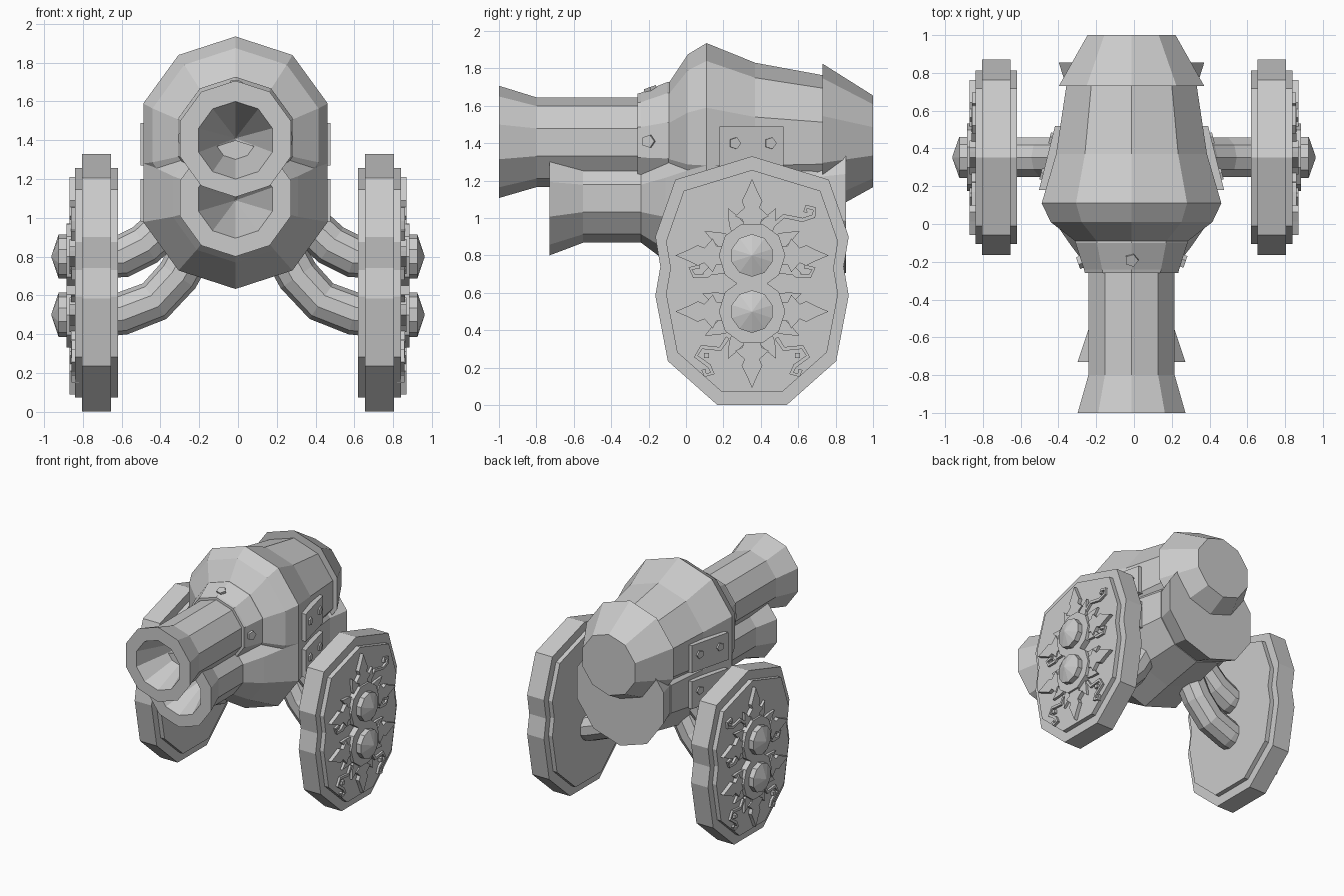
import bpy, bmesh, math
from mathutils import Vector

if "Cube" in bpy.data.objects:
    bpy.data.objects.remove(bpy.data.objects["Cube"])

grey = bpy.data.materials.new("iron_grey")
grey.diffuse_color = (0.6, 0.6, 0.6, 1)
grey.use_nodes = True
grey.node_tree.nodes["Principled BSDF"].inputs["Base Color"].default_value = grey.diffuse_color
CX, WY = -0.013, 0.353          # barrel axis x, wheel centre y
HUBS = (0.80, 0.50)             # hub heights
PANEL = 0.84                    # outer face of the wheel panel


def make(name, bm, mirror=False):
    bmesh.ops.recalc_face_normals(bm, faces=bm.faces)
    me = bpy.data.meshes.new(name)
    bm.to_mesh(me)
    bm.free()
    me.materials.append(grey)
    ob = bpy.data.objects.new(name, me)
    bpy.context.collection.objects.link(ob)
    if mirror:
        ob.modifiers.new("other_side", 'MIRROR')
    return ob


def loft(bm, rings):
    """Skin a list of equal point rings and close both ends."""
    vs = [[bm.verts.new(p) for p in r] for r in rings]
    n = len(vs[0])
    for a, b in zip(vs, vs[1:]):
        for i in range(n):
            j = (i + 1) % n
            bm.faces.new((a[i], a[j], b[j], b[i]))
    bm.faces.new(vs[0])
    bm.faces.new(vs[-1])


def lathe(name, stations, n=10):
    """Rings along y, each given as (y, radius, centre height)."""
    bm = bmesh.new()
    loft(bm, [[(CX + r * math.sin(2 * math.pi * i / n), y, c + r * math.cos(2 * math.pi * i / n))
               for i in range(n)] for y, r, c in stations])
    return make(name, bm)


def slab(bm, pts, x0, x1):
    """Prism of a (y, z) outline between two x values."""
    loft(bm, [[(x, y, z) for y, z in pts] for x in (x0, x1)])


def disc(y, z, r, n=10, turn=0.0):
    return [(y + r * math.sin(2 * math.pi * i / n + turn), z + r * math.cos(2 * math.pi * i / n + turn))
            for i in range(n)]


def bolt(bm, pos, normal, r=0.036, h=0.012):
    """Flat five-sided stud."""
    q = Vector(normal).to_track_quat('Z', 'Y')
    loft(bm, [[Vector(pos) + q @ Vector((r * math.cos(k * 1.2566), r * math.sin(k * 1.2566), d))
               for k in range(5)] for d in (-0.03, h)])


# Barrels with tapered bores
lathe("upper_barrel", [(-0.45, 0.004, 1.41), (-1, 0.2, 1.40), (-1, 0.3, 1.407),
                       (-0.8, 0.24, 1.405), (-0.2, 0.24, 1.405)])
lathe("lower_barrel", [(-0.3, 0.004, 1.09), (-0.73, 0.2, 1.095), (-0.73, 0.3, 1.10),
                       (-0.55, 0.237, 1.105), (-0.2, 0.237, 1.105)])

# Bulging bodies, collar and rear caps
lathe("upper_body", [(-0.1, 0.30, 1.41), (0.01, 0.45, 1.425), (0.11, 0.5, 1.435),
                     (0.37, 0.42, 1.41), (0.75, 0.36, 1.40)])
lathe("upper_collar", [(-0.26, 0.26, 1.405), (-0.24, 0.265, 1.405), (-0.1, 0.312, 1.415), (-0.05, 0.31, 1.415)])
lathe("upper_rear_cap", [(0.73, 0.405, 1.42), (1.0, 0.245, 1.41)])
lathe("lower_body", [(-0.24, 0.237, 1.105), (-0.11, 0.34, 1.11), (0.11, 0.5, 1.133),
                     (0.37, 0.42, 1.11), (0.70, 0.36, 1.11)])
lathe("lower_rear_flare", [(0.69, 0.35, 1.11), (0.855, 0.405, 1.11)])

# Studs around the collar
bm = bmesh.new()
bolt(bm, (CX, -0.19, 1.688), (0, -0.35, 1))
for s in (-1, 1):
    bolt(bm, (CX + s * 0.273, -0.2, 1.41), (s, -0.35, 0))
make("collar_studs", bm)

# Sloping side plates with two studs each
bm = bmesh.new()
face_x = lambda y: 0.49 - 0.25 * (y - 0.18)
for z0 in (1.27, 0.98):
    z1 = z0 + 0.22
    loft(bm, [[(face_x(y) - d, y, z) for d, z in ((0, z0), (0, z1), (0.1, z1), (0.1, z0))]
              for y in (0.18, 0.52)])
    for y in (0.26, 0.45):
        bolt(bm, (face_x(y), y, z0 + 0.13), (1, 0.25, 0), 0.033)
make("side_plates", bm, True).location.x = CX

# Bent axle arms
bm = bmesh.new()
for path in ([(0.66, 0.80), (0.60, 0.80), (0.48, 0.86), (0.36, 0.97), (0.25, 1.12)],
             [(0.66, 0.50), (0.60, 0.505), (0.43, 0.57), (0.31, 0.70), (0.20, 0.90)]):
    rings = []
    for i, (x, z) in enumerate(path):
        a, b = path[max(i - 1, 0)], path[min(i + 1, len(path) - 1)]
        t = Vector((b[0] - a[0], b[1] - a[1])).normalized()
        rings.append([(x - t.y * u, y, z + t.x * u) for y, u in disc(WY, 0, 0.11)])
    loft(bm, rings)
make("axle_arms", bm, True)

# Wheels: raised panel on both faces
half = [(0, 1.33), (0.41, 1.205), (0.517, 0.9), (0.49, 0.74), (0.517, 0.585), (0.45, 0.235), (0.185, 0)]
outline = half + [(-y, z) for y, z in reversed(half[1:])]
bm = bmesh.new()
loft(bm, [[(x, WY + y * s, 0.665 + (z - 0.665) * s) for y, z in outline]
          for x, s in ((0.62, 0.89), (0.655, 0.89), (0.655, 1), (0.805, 1), (0.805, 0.89), (PANEL, 0.89))])
make("wheels", bm, True)

# Hubs: backing disc, drum and shallow cone
bm = bmesh.new()
for z in HUBS:
    slab(bm, disc(WY, z, 0.178, 10, 0.314), 0.82, 0.885)
    loft(bm, [[(x, y, zz) for y, zz in disc(WY, z, r)]
              for x, r in ((0.87, 0.114), (0.925, 0.114), (0.962, 0.004))])
make("wheel_hubs", bm, True)

# Leaf ornaments radiating from the hubs
big = [(0.13, 0.045), (0.19, 0.05), (0.21, 0.09), (0.255, 0.04), (0.29, 0.055), (0.34, 0.03), (0.41, 0)]
small = [(0.12, 0.035), (0.18, 0.04), (0.22, 0.028), (0.285, 0)]


def leaf(bm, z, angle, prof, x1):
    pts = prof + [(u, -v) for u, v in reversed(prof[:-1])]
    c, s = math.cos(angle), math.sin(angle)
    slab(bm, [(WY + u * c - v * s, z + u * s + v * c) for u, v in pts], 0.82, x1)


bm = bmesh.new()
for z, up in ((HUBS[0], 1), (HUBS[1], -1)):
    for deg in (0, 90, 180):
        leaf(bm, z, math.radians(deg * up), big, PANEL + 0.03)
    for deg in (27, 63, 117, 153, -20, 200):
        leaf(bm, z, math.radians(deg * up), small, PANEL + 0.02)
make("wheel_leaves", bm, True)


# Scrolls and small square rivets on the panel
def ribbon(bm, path, w=0.011):
    left, right = [], []
    for i, p in enumerate(path):
        a, b = Vector(path[max(i - 1, 0)]), Vector(path[min(i + 1, len(path) - 1)])
        t = (b - a).normalized()
        left.append((p[0] - t.y * w, p[1] + t.x * w))
        right.append((p[0] + t.y * w, p[1] - t.x * w))
    slab(bm, left + right[::-1], 0.82, PANEL + 0.018)


bm = bmesh.new()
for s in (-1, 1):
    lower = [(0.13, 0.36), (0.17, 0.30), (0.27, 0.31), (0.30, 0.26), (0.23, 0.21), (0.21, 0.17), (0.25, 0.16), (0.26, 0.19)]
    upper = [(0.11, 0.96), (0.17, 1.01), (0.27, 0.99), (0.33, 1.01), (0.335, 1.05), (0.29, 1.06), (0.285, 1.03)]
    middle = [(0.18, 0.74), (0.24, 0.69), (0.31, 0.69), (0.33, 0.73), (0.28, 0.74)]
    # the upper scroll is only present towards the rear
    for path in (lower, upper, middle) if s > 0 else (lower, middle):
        ribbon(bm, [(WY + s * y, z) for y, z in path])
    slab(bm, disc(WY + s * 0.243, 0.265, 0.02, 4, math.pi / 4), 0.82, PANEL + 0.025)
make("wheel_scrolls", bm, True)
